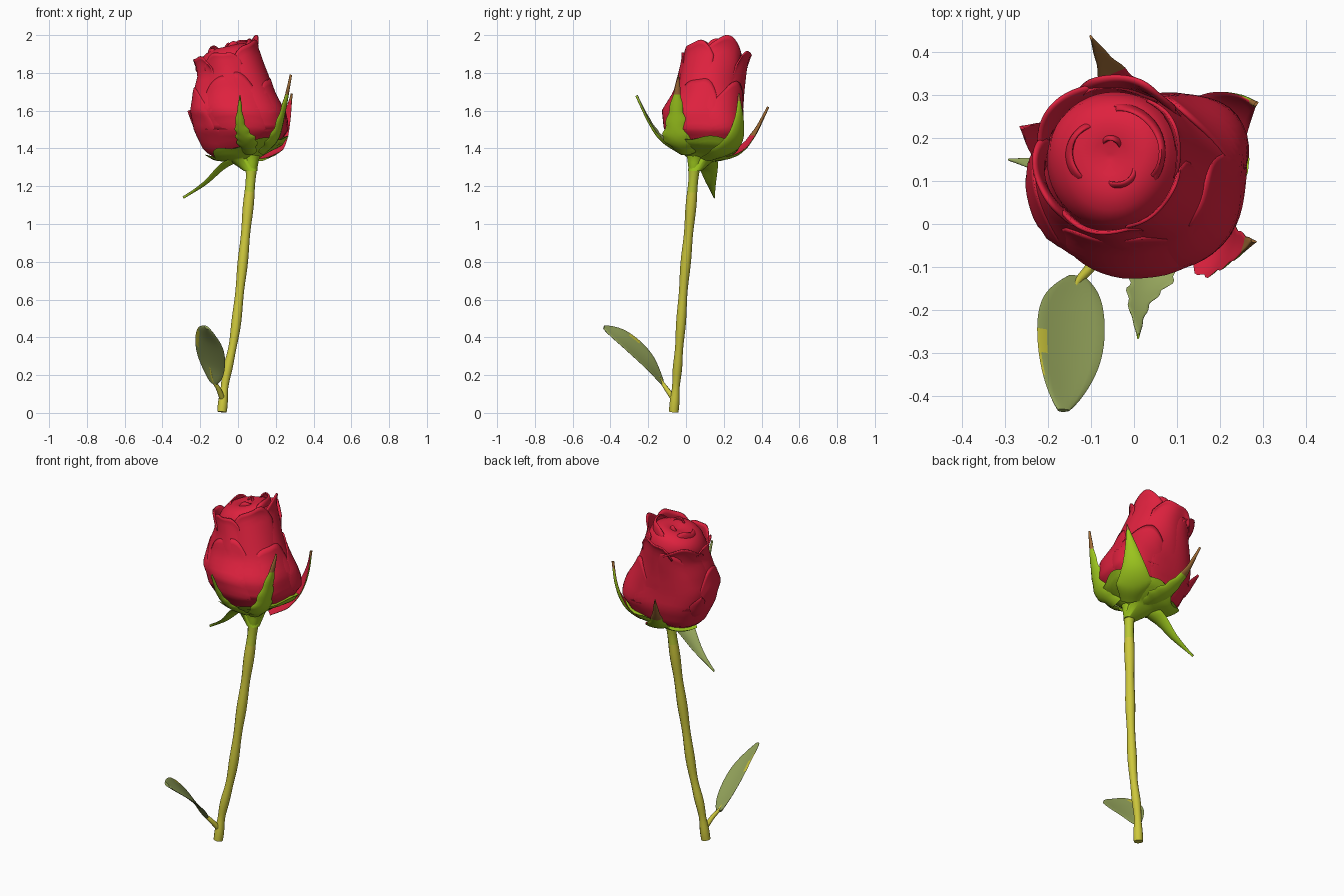
import bpy, bmesh, math
from mathutils import Vector

cube = bpy.data.objects.get("Cube")
if cube:
    bpy.data.objects.remove(cube, do_unlink=True)


def material(name, rgb):
    lin = [((c / 255 + 0.055) / 1.055) ** 2.4 for c in rgb]
    m = bpy.data.materials.new(name)
    m.use_nodes = True
    m.diffuse_color = (*lin, 1)
    m.node_tree.nodes["Principled BSDF"].inputs["Base Color"].default_value = (*lin, 1)
    return m


RED = material("petal red", (222, 33, 62))
GREEN = material("sepal green", (158, 200, 30))
OLIVE = material("leaf olive", (152, 168, 94))
YELLOW = material("stem yellow", (206, 200, 60))
LIME = material("stem lime", (186, 200, 52))
BROWN = material("dry tip brown", (160, 108, 54))


def surface(name, rows, mats, closed=True, rule=None, thickness=0):
    """Skin a list of point rows; rule(row, column) picks the material."""
    bm = bmesh.new()
    grid = [[bm.verts.new(p) for p in row] for row in rows]
    n = len(grid[0])
    for i in range(len(grid) - 1):
        for j in range(n if closed else n - 1):
            k = (j + 1) % n
            f = bm.faces.new((grid[i][j], grid[i][k], grid[i + 1][k], grid[i + 1][j]))
            f.material_index = rule(i, j) if rule else 0
    if closed:
        bm.faces.new(grid[0][::-1])
        top = bm.faces.new(grid[-1])
        top.material_index = rule(len(grid) - 2, 0) if rule else 0
    bmesh.ops.recalc_face_normals(bm, faces=bm.faces)
    me = bpy.data.meshes.new(name)
    bm.to_mesh(me)
    bm.free()
    for m in mats:
        me.materials.append(m)
    ob = bpy.data.objects.new(name, me)
    bpy.context.collection.objects.link(ob)
    if thickness:
        mod = ob.modifiers.new("thickness", "SOLIDIFY")
        mod.thickness = thickness
        mod.offset = 0
    bpy.ops.object.select_all(action="DESELECT")
    ob.select_set(True)
    bpy.context.view_layer.objects.active = ob
    bpy.ops.object.shade_smooth_by_angle(angle=math.radians(50))
    return ob


def spline(points, steps):
    """Smooth path through the points."""
    p = [Vector(q) for q in points]
    p = [2 * p[0] - p[1]] + p + [2 * p[-1] - p[-2]]
    out = []
    last = len(p) - 3
    for s in range(steps + 1):
        x = s / steps * last
        i = min(int(x), last - 1)
        t = x - i
        a, b, c, d = p[i:i + 4]
        out.append(0.5 * (2 * b + (c - a) * t + (2 * a - 5 * b + 4 * c - d) * t * t
                          + (3 * b - a - 3 * c + d) * t ** 3))
    return out


def tube(name, points, radius, mats, steps=30, sides=12, rule=None):
    path = spline(points, steps)
    rows = []
    for i, c in enumerate(path):
        d = path[min(i + 1, steps)] - path[max(i - 1, 0)]
        u = d.cross(Vector((0, 1, 0.01))).normalized()
        v = d.cross(u).normalized()
        r = radius(i / steps)
        rows.append([c + r * (u * math.cos(a) + v * math.sin(a))
                     for a in (math.tau * j / sides for j in range(sides))])
    return surface(name, rows, mats, rule=rule)


def blade(name, points, width, mats, shape, thick=0.007, cup=0.25, dry=2, ragged=0, roll=0):
    """Thin leaf along a path; materials are outer, inner and tip."""
    steps, sides = 28, 16
    path = spline(points, steps)
    reach = path[-1] - path[0]
    across = Vector((-reach.y, reach.x, 0)).normalized()
    across.z = -roll
    rows = []
    for i, c in enumerate(path):
        t = i / steps
        d = (path[min(i + 1, steps)] - path[max(i - 1, 0)]).normalized()
        out = across.cross(d).normalized()
        w = width * shape(t) * (1 + ragged * math.sin(i * 1.3)) + 0.003
        rows.append([c + across * w * math.cos(a)
                     + out * (thick * math.sin(a) - cup * w * math.cos(a) ** 2)
                     for a in (math.tau * j / sides for j in range(sides))])
    return surface(name, rows, mats,
                   rule=lambda i, j: 2 if i / steps > dry else int(j >= sides // 2))


# Bud envelope: height, centre x, centre y, radius x, radius y
ENVELOPE = [(1.32, .04, .07, .04, .04), (1.36, .01, .095, .13, .11), (1.40, .015, .10, .19, .155),
            (1.50, .01, .09, .24, .205), (1.60, -.005, .085, .245, .21), (1.70, -.02, .12, .21, .18),
            (1.80, -.03, .14, .175, .17), (1.90, -.055, .155, .155, .16), (2.02, -.055, .16, .155, .16)]


def envelope(z, a, scale=1.0):
    """Point on the bud; the lower part bulges back left, both ends tilt."""
    z = min(max(z, ENVELOPE[0][0]), ENVELOPE[-1][0])
    for lo, hi in zip(ENVELOPE, ENVELOPE[1:]):
        if z <= hi[0]:
            break
    t = (z - lo[0]) / (hi[0] - lo[0])
    _, cx, cy, rx, ry = [p + (q - p) * t for p, q in zip(lo, hi)]
    low = max(0, min(1, (1.75 - z) / 0.2))
    k = scale * (1 + low * (0.17 * max(0, math.cos(a - 0.75)) ** 6 - 0.03 * math.cos(4 * a)
                            - 0.12 * max(0, math.cos(a + 2.3)) ** 6))
    x, y = cx + rx * k * math.cos(a), cy + ry * k * math.sin(a)
    tilt = 0.22 * (x + 0.06) * max(0, min(1, (z - 1.7) / 0.2))
    tilt += (0.15 * (x + 0.05) - 0.12 * (y - 0.15)) * max(0, min(1, (1.5 - z) / 0.14))
    return Vector((x, y, z + tilt))


# Solid bud core with a softly domed top
angles = [math.tau * j / 48 for j in range(48)]
core = [[envelope(1.32 + 0.54 * i / 18, a, 0.97) for a in angles] for i in range(19)]
for scale, z in ((0.9, 1.90), (0.75, 1.925), (0.5, 1.94), (0.25, 1.935), (0.05, 1.925)):
    core.append([envelope(z, a, scale * (1 + 0.04 * math.sin(3 * a))) for a in angles])
surface("bud_core", core, [RED])


def petal(name, angle, half, z0, z1, scale, flare=0.08, drop=0.07, tuck=0.06):
    """Petal wrapped on the bud, edges tucked in and rim curled outward."""
    rows, nu, nt = [], 20, 16
    for i in range(nt + 1):
        t = i / nt
        row = []
        for j in range(nu + 1):
            u = 2 * j / nu - 1
            a = math.radians(angle + half * u * (0.75 + 0.25 * math.sin(math.pi * min(1, t + 0.15))))
            top = z1 - drop * abs(u) ** 2.5 + 0.008 * math.sin(5 * u + angle)
            s = scale - tuck * u * u + flare * t ** 7 + 0.012 * math.sin(4 * u + 5 * t + angle)
            p = envelope(z0 + (top - z0) * t, a, s)
            p.z -= 0.12 * abs(flare) * t ** 14
            row.append(p)
        rows.append(row)
    return surface(name, rows, [RED], closed=False, thickness=0.008)


# Outer petals, upper cup petals, then a few folds in the middle
outer = [(-95, 62, 1.35, 1.80, 1.03), (-20, 60, 1.36, 1.76, 1.03), (45, 55, 1.35, 1.74, 1.03),
         (110, 58, 1.34, 1.86, 1.04), (190, 60, 1.34, 1.72, 1.04)]
for n, p in enumerate(outer):
    petal(f"outer_petal_{n + 1}", *p, flare=0.01, drop=0.16)
cup = [(200, 50, 1.5, 1.935, 1.02, .14), (255, 48, 1.5, 1.93, 1.02, .10), (320, 52, 1.5, 1.945, 1.02, .05),
       (20, 50, 1.5, 1.965, 1.0, .06), (80, 50, 1.5, 1.92, 1.02, .18), (140, 52, 1.5, 1.92, 1.02, .13)]
for n, p in enumerate(cup):
    petal(f"cup_petal_{n + 1}", *p)
for n in range(4):
    petal(f"inner_petal_{n + 1}", 30 + 137 * n, 80, 1.86, 1.965 - 0.003 * n, 0.82 - 0.17 * n,
          flare=-0.08, drop=0.05, tuck=0.1)

# Small folded petal edge on the left side
blade("folded_petal", [(-.15, .16, 1.42), (-.20, .19, 1.47), (-.235, .21, 1.54), (-.262, .225, 1.60)],
      0.05, [RED, RED], lambda t: math.sin(math.pi * (0.2 + 0.8 * t)), cup=0.4)

# Stem, turning greener towards the flower
tube("stem", [(-.085, -.065, .005), (-.065, -.05, .18), (-.02, -.032, .4), (.015, -.01, .7),
              (.045, .018, 1.0), (.068, .04, 1.25), (.07, .05, 1.36)],
     lambda t: 0.021 + 0.008 * t + 0.004 * max(0, 1 - 8 * t) + 0.02 * max(0, t - 0.88) / 0.12
     + 0.002 * math.sin(37 * t), [YELLOW, LIME, GREEN], steps=48,
     rule=lambda i, j: int(i > 36) + int(i > 41))

# Green cup hugging the bud, reaching highest on the +x side
cup_rows = [[Vector((.068 + .036 * math.cos(a), .047 + .036 * math.sin(a), 1.28)) for a in angles]]
for i in range(8):
    row = []
    for a in angles:
        rim = 1.415 + 0.04 * math.cos(a) + 0.018 * math.sin(5 * a + 0.5)
        p = envelope(1.33 + (rim - 1.33) * i / 7, a, 1.11)
        p.z -= 0.014
        row.append(p)
    cup_rows.append(row)
surface("calyx", cup_rows, [GREEN])


# Sepals: broad base, long pointed tip
def pointed(t):
    return (0.6 + 1.43 * t if t < 0.28 else (1 - t) / 0.72) ** 1.1


sepals = [
    ("front_sepal", [(.06, -.02, 1.37), (.04, -.125, 1.44), (.01, -.19, 1.53), (.01, -.262, 1.68)],
     .055, 2, OLIVE, .14, .3),
    ("front_left_sepal", [(.13, .0, 1.37), (.205, -.05, 1.45), (.245, -.055, 1.6), (.28, -.04, 1.79)],
     .085, .8, RED, .1, .3),
    ("back_left_sepal", [(.12, .12, 1.34), (.175, .205, 1.375), (.225, .265, 1.45), (.26, .285, 1.56),
                         (.285, .28, 1.69)], .095, .9, RED, 0, .2),
    ("back_sepal", [(.04, .14, 1.34), (.015, .22, 1.35), (-.015, .295, 1.39), (-.06, .365, 1.48),
                    (-.1, .435, 1.62)], .08, .68, RED, .1, .2),
    ("drooping_sepal", [(.03, .07, 1.35), (-.07, .11, 1.30), (-.17, .13, 1.215), (-.29, .15, 1.14)],
     .06, 2, OLIVE, 0, .35)]
for name, path, width, dry, inner, ragged, cupping in sepals:
    blade(name, path, width, [GREEN, inner, BROWN], pointed, dry=dry, ragged=ragged, cup=cupping)

# Lower leaf on its short stalk, with a yellowed patch on one edge
tube("leaf_stalk", [(-.08, -.062, .07), (-.105, -.105, .13), (-.135, -.14, .18), (-.148, -.19, .25)],
     lambda t: 0.016 - 0.011 * t, [YELLOW], steps=12, sides=8)
leaf = blade("leaf", [(-.135, -.125, .16), (-.15, -.2, .265), (-.155, -.32, .375), (-.165, -.435, .452)],
             .076, [OLIVE, OLIVE, YELLOW], lambda t: math.sin(math.pi * (0.04 + 0.94 * t)) ** 0.7,
             cup=0.15, roll=0.65)
for face in leaf.data.polygons:
    if face.center.x < -.208 and -.38 < face.center.y < -.24:
        face.material_index = 2
